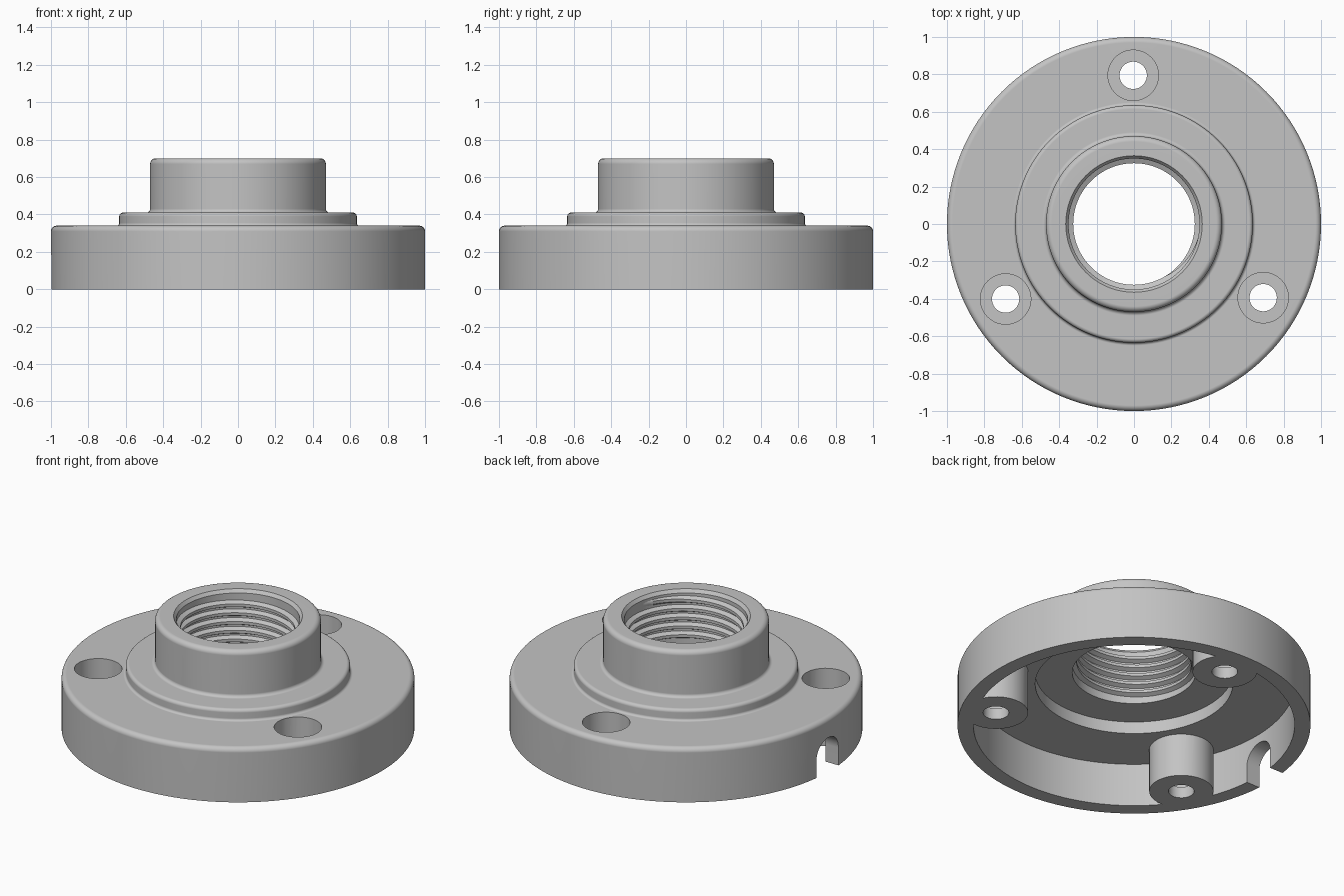
import bpy, bmesh, math
from mathutils import Vector, Matrix

if "Cube" in bpy.data.objects:
    bpy.data.objects.remove(bpy.data.objects["Cube"])

SEGMENTS = 128
grey = bpy.data.materials.new("satin_grey")
grey.use_nodes = True
grey.diffuse_color = (0.55, 0.55, 0.55, 1)
grey.node_tree.nodes["Principled BSDF"].inputs["Base Color"].default_value = grey.diffuse_color


def make_object(name, bm):
    bmesh.ops.recalc_face_normals(bm, faces=bm.faces)
    mesh = bpy.data.meshes.new(name)
    bm.to_mesh(mesh)
    bm.free()
    mesh.materials.append(grey)
    obj = bpy.data.objects.new(name, mesh)
    bpy.context.collection.objects.link(obj)
    return obj


def round_corners(corners, steps=6):
    """Replace every square corner that has a radius with an arc."""
    points = []
    for i, (r, z, radius) in enumerate(corners):
        p = Vector((r, z))
        if not radius:
            points.append(p)
            continue
        a = (Vector(corners[i - 1][:2]) - p).normalized()
        b = (Vector(corners[(i + 1) % len(corners)][:2]) - p).normalized()
        centre = p + (a + b) * radius
        for k in range(steps + 1):
            t = math.pi / 2 * k / steps
            points.append(centre - (b * math.cos(t) + a * math.sin(t)) * radius)
    return points


def sweep(name, rings, closed):
    """Skin a series of closed cross-sections."""
    bm = bmesh.new()
    loops = [[bm.verts.new(p) for p in ring] for ring in rings]
    pairs = list(zip(loops, loops[1:]))
    if closed:
        pairs.append((loops[-1], loops[0]))
    for one, two in pairs:
        for j in range(len(one)):
            k = (j + 1) % len(one)
            bm.faces.new((one[j], one[k], two[k], two[j]))
    if not closed:
        bm.faces.new(loops[0])
        bm.faces.new(loops[-1])
    return make_object(name, bm)


def polar(r, angle, z):
    return Vector((r * math.cos(angle), r * math.sin(angle), z))


def cylinder(name, radius, bottom, top, centre):
    bm = bmesh.new()
    bmesh.ops.create_cone(bm, cap_ends=True, segments=48, radius1=radius, radius2=radius,
                          depth=top - bottom,
                          matrix=Matrix.Translation((centre.x, centre.y, (top + bottom) / 2)))
    return make_object(name, bm)


def combine(target, tool, operation):
    mod = target.modifiers.new(tool.name, 'BOOLEAN')
    mod.operation, mod.solver, mod.object = operation, 'EXACT', tool
    bpy.context.view_layer.objects.active = target
    bpy.ops.object.modifier_apply(modifier=mod.name)
    bpy.data.objects.remove(tool)


def smooth(obj):
    bpy.ops.object.select_all(action='DESELECT')
    obj.select_set(True)
    bpy.context.view_layer.objects.active = obj
    bpy.ops.object.shade_smooth_by_angle(angle=math.radians(30))
    obj.modifiers.new("weighted_normals", 'WEIGHTED_NORMAL').keep_sharp = True


# Hollow flange with raised step and neck, turned from one profile
profile = round_corners([
    (0.35, 0.345, 0), (0.56, 0.345, 0), (0.56, 0.27, 0), (0.91, 0.27, 0),
    (0.91, 0, 0), (1, 0, 0), (1, 0.34, 0.03), (0.635, 0.34, 0.015),
    (0.635, 0.41, 0.02), (0.47, 0.41, 0.02), (0.47, 0.70, 0.03),
    (0.365, 0.70, 0), (0.35, 0.68, 0)])
flange = sweep("flange_body", [[polar(p.x, math.tau * i / SEGMENTS, p.y) for p in profile]
                               for i in range(SEGMENTS)], True)

# Three screw posts with counterbored holes
centres = [polar(0.795, math.radians(90.3 + 120 * i), 0) for i in range(3)]
for c in centres:
    combine(flange, cylinder("screw_post", 0.182, 0, 0.30, c), 'UNION')
for c in centres:
    combine(flange, cylinder("counterbore", 0.135, 0.07, 0.5, c), 'DIFFERENCE')
    combine(flange, cylinder("screw_hole", 0.073, -0.1, 0.2, c), 'DIFFERENCE')

# Arched cable notch through the rim
half, spring, offset = 0.105, 0.11, 0.022
arch = [(half, -0.1)] + [(half * math.cos(math.pi * k / 20), spring + half * math.sin(math.pi * k / 20))
                         for k in range(21)] + [(-half, -0.1)]
notch = sweep("cable_notch", [[Vector((x, y + offset, z)) for y, z in arch]
                              for x in (-1.2, -0.8)], False)
combine(flange, notch, 'DIFFERENCE')
smooth(flange)

# Helical internal thread, fading out at both ends
PITCH, TURNS, STEPS = 0.055, 5, 96
rings = []
for i in range(TURNS * STEPS + 1):
    fade = min(1, i / 16, (TURNS * STEPS - i) / 16)
    crest = 0.356 - 0.031 * max(fade, 0.02)
    z = 0.375 + PITCH * i / STEPS
    angle = math.tau * i / STEPS
    rings.append([polar(r, angle, z + dz) for r, dz in
                  ((0.356, -0.025), (crest, -0.009), (crest, 0.009), (0.356, 0.025))])
smooth(sweep("neck_thread", rings, False))
